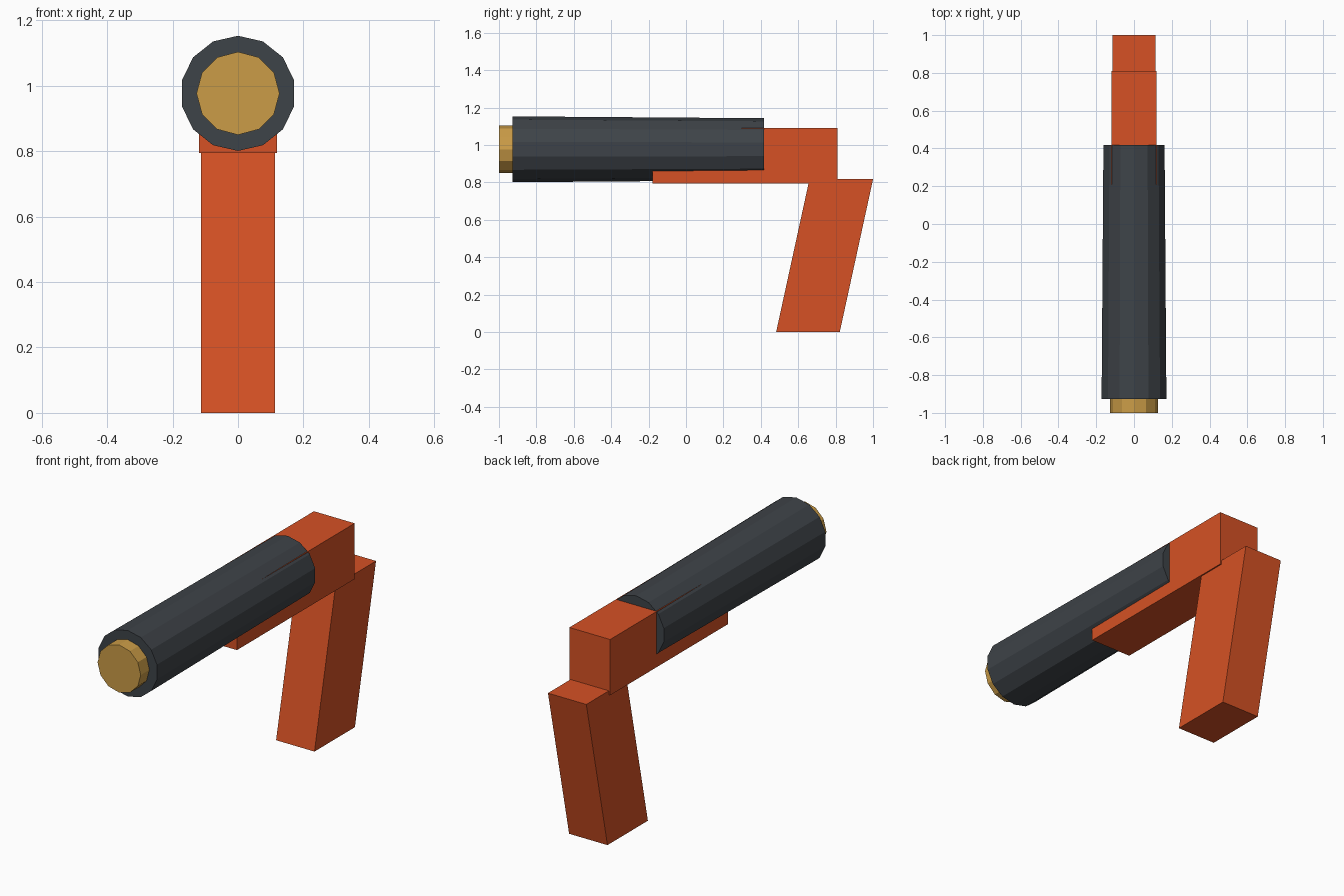
import bpy
import bmesh
from math import radians
from mathutils import Matrix

default = bpy.data.objects.get("Cube")
if default:
    bpy.data.objects.remove(default, do_unlink=True)


def material(name, colour):
    mat = bpy.data.materials.new(name)
    mat.use_nodes = True
    mat.diffuse_color = (*colour, 1)
    mat.node_tree.nodes["Principled BSDF"].inputs["Base Color"].default_value = (*colour, 1)
    return mat


def add_object(name, bm, mat):
    bmesh.ops.recalc_face_normals(bm, faces=bm.faces)
    mesh = bpy.data.meshes.new(name)
    bm.to_mesh(mesh)
    bm.free()
    mesh.materials.append(mat)
    obj = bpy.data.objects.new(name, mesh)
    bpy.context.collection.objects.link(obj)
    return obj


def tube(name, sides, front_y, back_y, front_r, back_r, z, mat):
    """Closed faceted cylinder along y with a corner at the top."""
    bm = bmesh.new()
    bmesh.ops.create_cone(bm, cap_ends=True, segments=sides, radius1=front_r,
                          radius2=back_r, depth=back_y - front_y)
    bmesh.ops.transform(bm, verts=bm.verts, matrix=Matrix.Translation(
        (0, (front_y + back_y) / 2, z)) @ Matrix.Rotation(radians(-90), 4, "X"))
    return add_object(name, bm, mat)


def slab(name, half_width, profile, mat):
    """Side profile of (y, z) points extruded across x."""
    bm = bmesh.new()
    face = bm.faces.new([bm.verts.new((-half_width, y, z)) for y, z in profile])
    out = bmesh.ops.extrude_face_region(bm, geom=[face])
    verts = [v for v in out["geom"] if isinstance(v, bmesh.types.BMVert)]
    bmesh.ops.translate(bm, verts=verts, vec=(2 * half_width, 0, 0))
    return add_object(name, bm, mat)


orange = material("orange red", (0.67, 0.083, 0.018))
charcoal = material("charcoal", (0.048, 0.056, 0.065))
gold = material("gold", (0.6, 0.335, 0.063))

# Tapered barrel and the plug at its mouth
AXIS_Z = 0.977
tube("barrel", 14, -0.927, 0.418, 0.176, 0.166, AXIS_Z, charcoal)
tube("muzzle_plug", 12, -1.0, -0.85, 0.127, 0.127, AXIS_Z, gold)

# Rear block under and behind the barrel
slab("body", 0.12, [(-0.18, 0.795), (0.81, 0.795), (0.81, 1.092), (-0.18, 1.092)], orange)

# Slanted handle
slab("handle", 0.113, [(0.482, 0), (0.822, 0), (1.0, 0.817), (0.66, 0.817)], orange)
